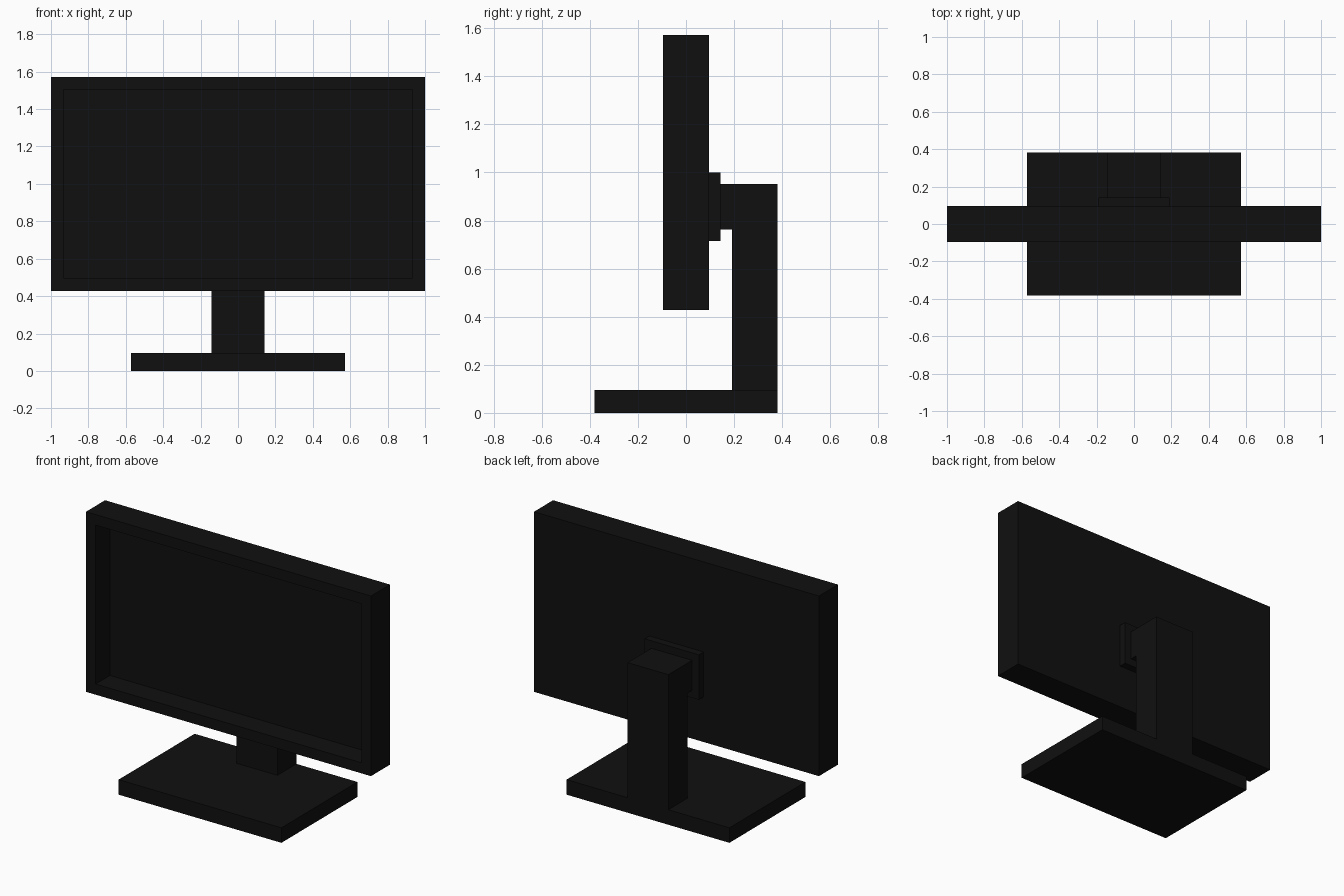
import bpy, bmesh
from mathutils import Vector

if "Cube" in bpy.data.objects:
    bpy.data.objects.remove(bpy.data.objects["Cube"])

U = 2 / 21  # modelling grid unit

black = bpy.data.materials.new("black_plastic")
black.diffuse_color = (0.005, 0.005, 0.005, 1)
black.use_nodes = True
black.node_tree.nodes["Principled BSDF"].inputs["Base Color"].default_value = black.diffuse_color


def finish(name, bm):
    bmesh.ops.recalc_face_normals(bm, faces=bm.faces[:])
    mesh = bpy.data.meshes.new(name)
    bm.to_mesh(mesh)
    bm.free()
    mesh.materials.append(black)
    obj = bpy.data.objects.new(name, mesh)
    bpy.context.collection.objects.link(obj)
    return obj


def prism(half_width, profile):
    """Extrude a (y, z) side profile, in grid units, across x."""
    bm = bmesh.new()
    face = bm.faces.new([bm.verts.new((-half_width * U, y * U, z * U)) for y, z in profile])
    ext = bmesh.ops.extrude_face_region(bm, geom=[face], use_keep_orig=True)
    verts = [g for g in ext["geom"] if isinstance(g, bmesh.types.BMVert)]
    bmesh.ops.translate(bm, verts=verts, vec=(2 * half_width * U, 0, 0))
    bmesh.ops.recalc_face_normals(bm, faces=bm.faces[:])
    return bm


def box(half_width, y0, y1, z0, z1):
    return prism(half_width, [(y0, z0), (y1, z0), (y1, z1), (y0, z1)])


# Foot plate
finish("base", box(6, -4, 4, 0, 1))

# Upright with a short arm reaching forward to the mount
finish("stand_neck", prism(1.5, [(2, 1), (4, 1), (4, 10), (1.5, 10), (1.5, 8), (2, 8)]))

# Mounting plate, set into the back of the housing
finish("mount_plate", box(2, 0.51, 1.5, 7.5, 10.5))

# Screen housing with the display recessed behind a bezel
bm = box(10.5, -1, 1, 4.5, 16.5)
bm.normal_update()
front = min(bm.faces, key=lambda f: f.calc_center_median().y)
bmesh.ops.inset_region(bm, faces=[front], thickness=U)
ext = bmesh.ops.extrude_discrete_faces(bm, faces=[front])
bmesh.ops.translate(bm, verts=ext["faces"][0].verts[:], vec=Vector((0, 1.5 * U, 0)))
finish("screen_housing", bm)
